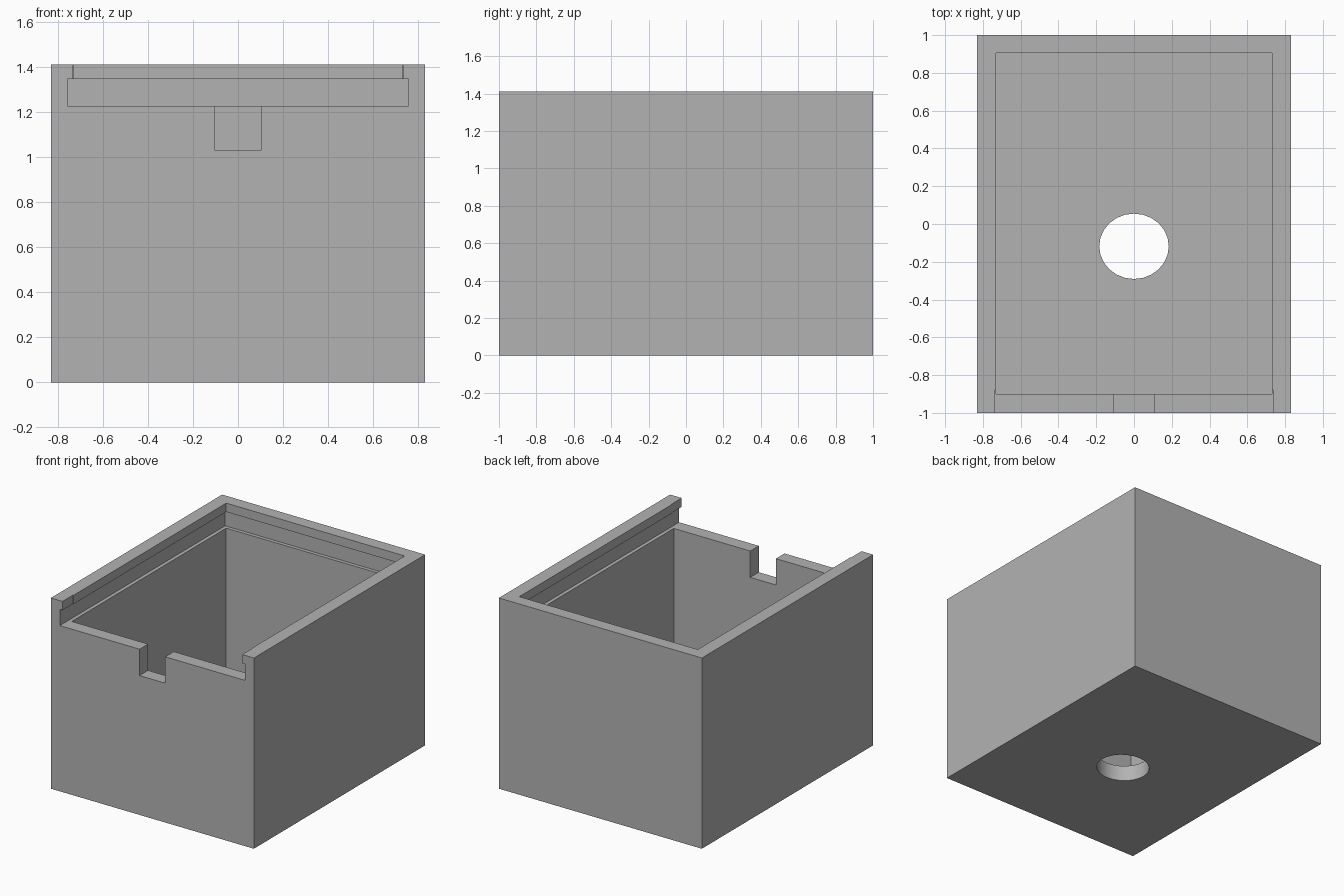
import bpy
import math

default = bpy.data.objects.get("Cube")
if default:
    bpy.data.objects.remove(default, do_unlink=True)

grey = bpy.data.materials.new("plain grey")
grey.use_nodes = True
colour = (0.45, 0.45, 0.45, 1)
grey.diffuse_color = colour
grey.node_tree.nodes["Principled BSDF"].inputs["Base Color"].default_value = colour


def block(name, x, y0, y1, z0, z1):
    """Box symmetric in x, spanning the given y and z ranges."""
    bpy.ops.mesh.primitive_cube_add(size=1, location=(0, (y0 + y1) / 2, (z0 + z1) / 2))
    ob = bpy.context.object
    ob.name = name
    ob.scale = (2 * x, y1 - y0, z1 - z0)
    bpy.ops.object.transform_apply(location=True, rotation=False, scale=True)
    ob.data.materials.append(grey)
    return ob


HEIGHT, FLOOR = 1.41, 0.115
LEDGE, LIP = 1.225, 1.345

# Outer body of the box
box = block("box_body", 0.83, -1, 1, 0, HEIGHT)

# Cavity, lid groove, front lid opening and thumb notch
cutters = [
    block("cavity_cutter", 0.73, -0.9, 0.905, FLOOR, HEIGHT + 0.1),
    block("lid_groove_cutter", 0.757, -1.1, 0.932, LEDGE, LIP),
    block("lid_opening_cutter", 0.735, -1.1, -0.88, LEDGE + 0.05, HEIGHT + 0.2),
    block("thumb_notch_cutter", 0.105, -1.2, -0.8, 1.03, LEDGE + 0.03),
]

# Slightly oval hole through the floor
bpy.ops.mesh.primitive_cylinder_add(vertices=24, radius=1, depth=0.5, location=(0, -0.118, 0.05))
hole = bpy.context.object
hole.name = "floor_hole_cutter"
hole.scale = (0.184, 0.173, 1)
bpy.ops.object.transform_apply(location=True, rotation=False, scale=True)
hole.data.materials.append(grey)
cutters.append(hole)

# Apply the cuts one after another and remove the helpers
bpy.context.view_layer.objects.active = box
for cutter in cutters:
    cutter.hide_render = True
    cut = box.modifiers.new(cutter.name, "BOOLEAN")
    cut.operation = "DIFFERENCE"
    cut.solver = "EXACT"
    cut.object = cutter
    bpy.ops.object.modifier_apply(modifier=cut.name)
    bpy.data.objects.remove(cutter, do_unlink=True)

# Smooth hole wall, crisp box edges
bpy.ops.object.select_all(action="DESELECT")
box.select_set(True)
bpy.ops.object.shade_smooth_by_angle(angle=math.radians(30))
